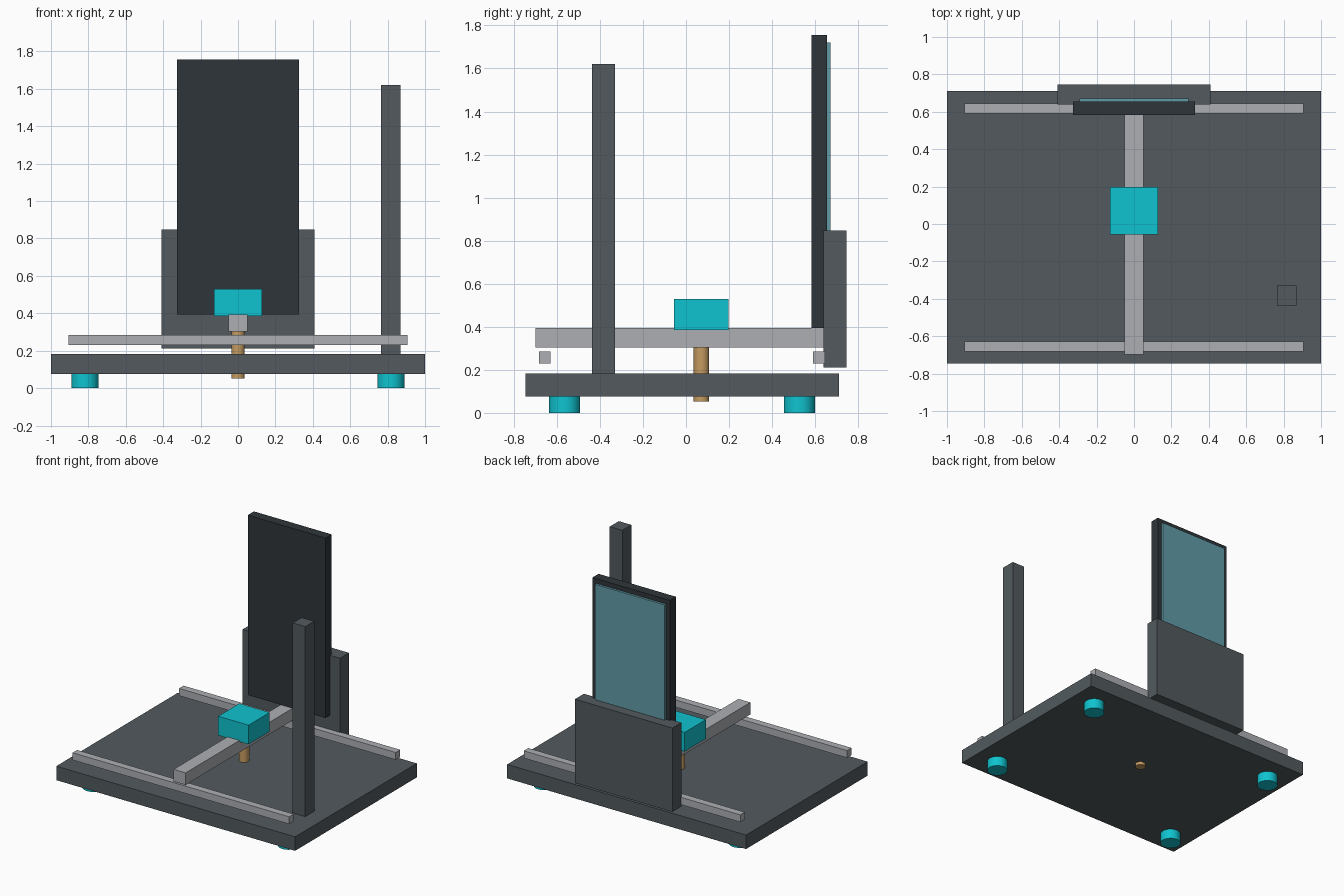
import bpy

if "Cube" in bpy.data.objects:
    bpy.data.objects.remove(bpy.data.objects["Cube"])


def material(name, rgb):
    m = bpy.data.materials.new(name)
    m.diffuse_color = (*rgb, 1)
    m.use_nodes = True
    m.node_tree.nodes["Principled BSDF"].inputs["Base Color"].default_value = m.diffuse_color
    return m


GREY = material("slate grey", (0.085, 0.102, 0.112))
DARK = material("charcoal", (0.028, 0.036, 0.042))
METAL = material("light metal", (0.42, 0.43, 0.45))
CYAN = material("cyan", (0.005, 0.55, 0.63))
BRASS = material("brass", (0.56, 0.33, 0.12))
GLASS = material("blue glass", (0.12, 0.33, 0.39))


def box(name, x, y, z, mat):
    """Box from (min, max) pairs on each axis."""
    bpy.ops.mesh.primitive_cube_add(size=1, location=[sum(r) / 2 for r in (x, y, z)])
    o = bpy.context.object
    o.name = name
    o.scale = [r[1] - r[0] for r in (x, y, z)]
    bpy.ops.object.transform_apply(location=False, rotation=False, scale=True)
    o.data.materials.append(mat)
    return o


def cylinder(name, x, y, radius, z, mat):
    bpy.ops.mesh.primitive_cylinder_add(
        vertices=40, radius=radius, depth=z[1] - z[0], location=(x, y, sum(z) / 2))
    o = bpy.context.object
    o.name = name
    o.data.materials.append(mat)
    bpy.ops.object.shade_smooth_by_angle()
    return o


# Base plate on four round feet
box("base_plate", (-1, 1), (-0.745, 0.71), (0.076, 0.182), GREY)
for side, x in (("left", -0.818), ("right", 0.818)):
    for end, y in (("front", -0.564), ("back", 0.527)):
        cylinder(f"foot_{end}_{side}", x, y, 0.0727, (0, 0.077), CYAN)

# Cross rails, gantry beam and carriage
for end, y in (("front", -0.656), ("back", 0.618)):
    box(f"rail_{end}", (-0.907, 0.907), (y - 0.027, y + 0.027), (0.23, 0.285), METAL)
box("gantry_beam", (-0.05, 0.05), (-0.698, 0.662), (0.303, 0.394), METAL)
box("carriage", (-0.127, 0.127), (-0.055, 0.198), (0.385, 0.53), CYAN)

# Vertical spindle through the base
cylinder("spindle", 0, 0.072, 0.036, (0.052, 0.39), BRASS)

# Upright post
box("post", (0.764, 0.869), (-0.437, -0.329), (0.18, 1.62), GREY)

# Rear holder with the tall panel and its glass face
box("rear_holder", (-0.408, 0.408), (0.638, 0.745), (0.212, 0.847), GREY)
box("tall_panel", (-0.325, 0.325), (0.582, 0.655), (0.394, 1.756), DARK)
box("panel_glass", (-0.291, 0.291), (0.653, 0.672), (0.43, 1.72), GLASS)
